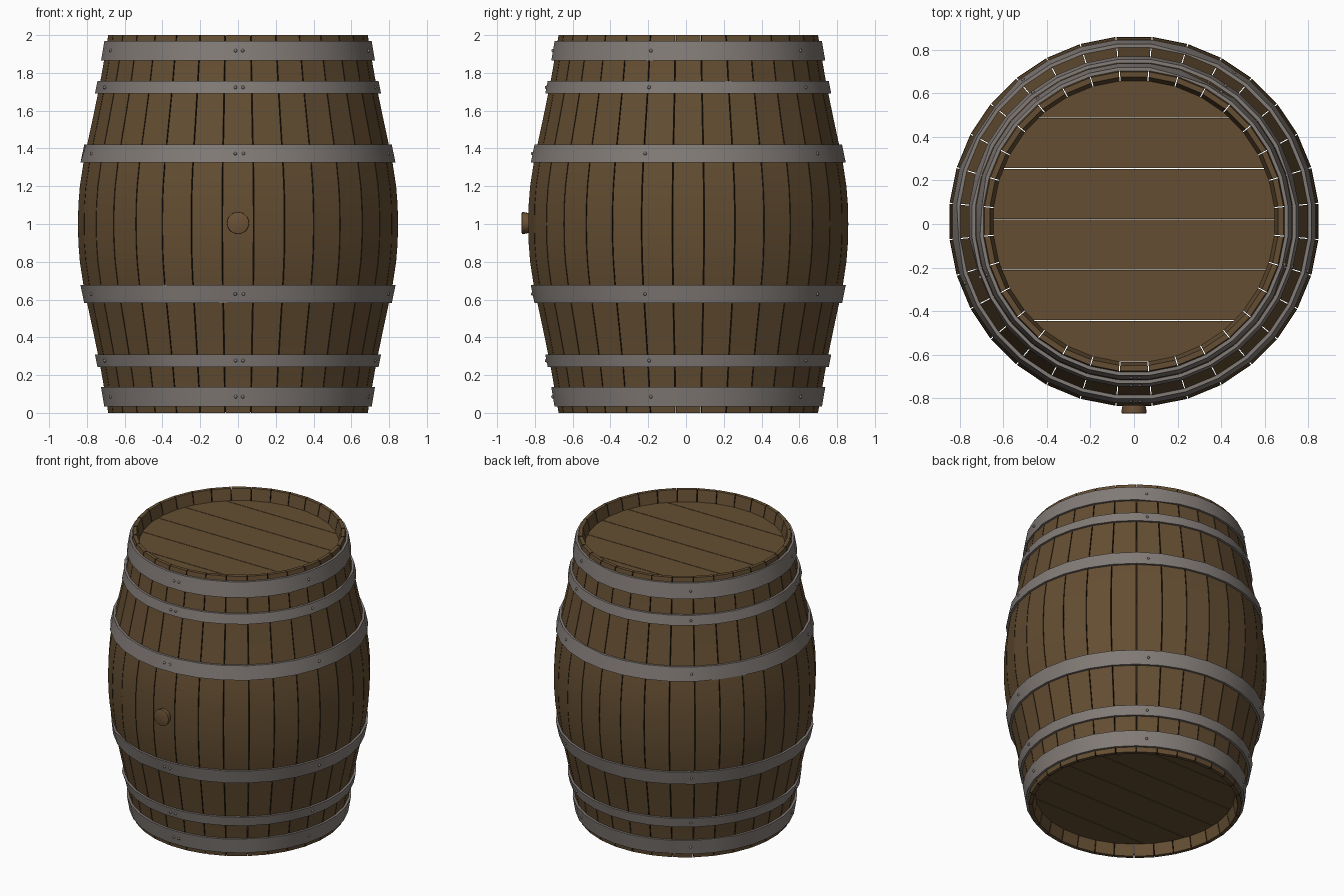
import bpy, bmesh, math, random
from mathutils import Vector, Matrix

if "Cube" in bpy.data.objects:
    bpy.data.objects.remove(bpy.data.objects["Cube"])

random.seed(4)
CY = 0.012          # barrel axis sits slightly back, the bung fills the front
N = 32              # staves
STEP = 2 * math.pi / N
GAP = 0.005


def mat(name, rgb):
    m = bpy.data.materials.new(name)
    m.diffuse_color = (*rgb, 1)
    m.use_nodes = True
    m.node_tree.nodes["Principled BSDF"].inputs["Base Color"].default_value = m.diffuse_color
    return m


WOOD = mat("oak brown", (0.128, 0.076, 0.032))
DARK = mat("dark inner wood", (0.02, 0.012, 0.006))
IRON = mat("grey iron", (0.225, 0.20, 0.185))
PLUG = mat("bung wood", (0.15, 0.082, 0.036))


def finish(bm, name, mats, smooth=None):
    bmesh.ops.recalc_face_normals(bm, faces=bm.faces)
    me = bpy.data.meshes.new(name)
    bm.to_mesh(me)
    bm.free()
    ob = bpy.data.objects.new(name, me)
    bpy.context.collection.objects.link(ob)
    ob.location.y = CY
    for m in mats:
        me.materials.append(m)
    if smooth:
        bpy.ops.object.select_all(action='DESELECT')
        ob.select_set(True)
        bpy.context.view_layer.objects.active = ob
        bpy.ops.object.shade_smooth_by_angle(angle=math.radians(smooth))
    return ob


# Outer radius against distance from the middle height
PROFILE = [(0, .851), (.1, .849), (.2, .841), (.33, .821), (.42, .802), (.55, .774),
           (.69, .745), (.76, .731), (.92, .703), (1, .69)]


def radius(z):
    d = abs(z - 1)
    for (a, ra), (b, rb) in zip(PROFILE, PROFILE[1:]):
        if d <= b:
            return ra + (rb - ra) * (d - a) / (b - a)
    return PROFILE[-1][1]


def polar(r, a, z):
    return (r * math.cos(a), r * math.sin(a), z)


# Staves: one curved plank per side, bevelled inward at both rims
bm = bmesh.new()
levels = sorted({round(1 + s * d, 4) for d, _ in PROFILE for s in (-1, 1)})
for i in range(N):
    a = i * STEP
    rows = []
    for z in levels:
        r = radius(z)
        d = abs(z - 1)
        t = 0.025 if d > 0.99 else 0.055
        h = STEP / 2 - GAP / 2 / r
        rows.append([bm.verts.new(polar(rr, a + s * h, z))
                     for rr, s in ((r, -1), (r, 1), (r - t, 1), (r - t, -1))])
    for p, q in zip(rows, rows[1:]):
        rim = abs((p[0].co.z + q[0].co.z) / 2 - 1) > 0.92
        for k in range(4):
            f = bm.faces.new((p[k], p[(k + 1) % 4], q[(k + 1) % 4], q[k]))
            f.material_index = 0 if k == 0 or (rim and k == 2) else 1
    bm.faces.new(rows[0])
    bm.faces.new(rows[-1])
finish(bm, "staves", [WOOD, DARK], 8)


# Heads: round lids made of parallel planks
def head(name, z0, z1, R=0.648):
    bm = bmesh.new()
    cuts = [-R + 0.002, -.455, -.222, .01, .243, .476, R - 0.002]
    for y0, y1 in zip(cuts, cuts[1:]):
        lo, hi = y0 + .002, y1 - .002
        ys = [lo + (hi - lo) * k / 8 for k in range(9)]
        side = [(math.sqrt(R * R - y * y), y) for y in ys]
        outline = side + [(-x, y) for x, y in reversed(side)]
        f = bm.faces.new([bm.verts.new((x, y, z0)) for x, y in outline])
        ex = bmesh.ops.extrude_face_region(bm, geom=[f])
        bmesh.ops.translate(bm, vec=(0, 0, z1 - z0),
                            verts=[v for v in ex['geom'] if isinstance(v, bmesh.types.BMVert)])
    finish(bm, name, [WOOD])


head("top_head", 1.88, 1.92)
head("bottom_head", 0.08, 0.12)

# Hoops: thin iron rings following the bulge, with a few small dents
HOOPS = [(1.865, 1.97), (1.69, 1.757), (1.325, 1.42),
         (.582, .677), (.243, .31), (.033, .138)]
PROUD = 0.016
for n, (z0, z1) in enumerate(HOOPS):
    bm = bmesh.new()
    dents = {random.randrange(N): random.randrange(2) for _ in range(4)}
    rings = []
    for j in range(N):
        a = (j + .5) * STEP
        o = [PROUD - (.009 if dents.get(j) == k else 0) for k in (0, 1)]
        r0, r1 = radius(z0), radius(z1)
        rings.append([bm.verts.new(polar(r, a, z)) for r, z in
                      ((r0 + o[0], z0), (r1 + o[1], z1), (r1 - .003, z1), (r0 - .003, z0))])
    for j in range(N):
        p, q = rings[j], rings[(j + 1) % N]
        for k in range(4):
            bm.faces.new((p[k], q[k], q[(k + 1) % 4], p[(k + 1) % 4]))
    finish(bm, f"hoop_{n + 1}", [IRON], 35)

# Rivets: five round each hoop, doubled at the front seam
bm = bmesh.new()
for z0, z1 in HOOPS:
    z = (z0 + z1) / 2
    for deg in (-91, -88, -16, 56, 128, 200):
        a = math.radians(deg)
        off = (a + STEP / 2) % STEP - STEP / 2
        r = (radius(z) + PROUD) * math.cos(STEP / 2) / math.cos(off)
        m = Matrix.Translation(Vector(polar(r, a, z)))
        bmesh.ops.create_uvsphere(bm, u_segments=8, v_segments=6, radius=0.009, matrix=m)
finish(bm, "rivets", [IRON], 60)

# Bung: short tapered plug at the front
bm = bmesh.new()
m = Matrix.Translation((0, -.857, 1.005)) @ Matrix.Rotation(math.pi / 2, 4, 'X')
bmesh.ops.create_cone(bm, cap_ends=True, segments=20, radius1=.05, radius2=.06,
                      depth=.05, matrix=m)
front = [f for f in bm.faces if len(f.verts) > 4 and f.calc_center_median().y < -.857]
bmesh.ops.bevel(bm, geom=list({e for f in front for e in f.edges}), offset=.007,
                segments=2, affect='EDGES', profile=.5)
finish(bm, "bung", [PLUG], 40)
